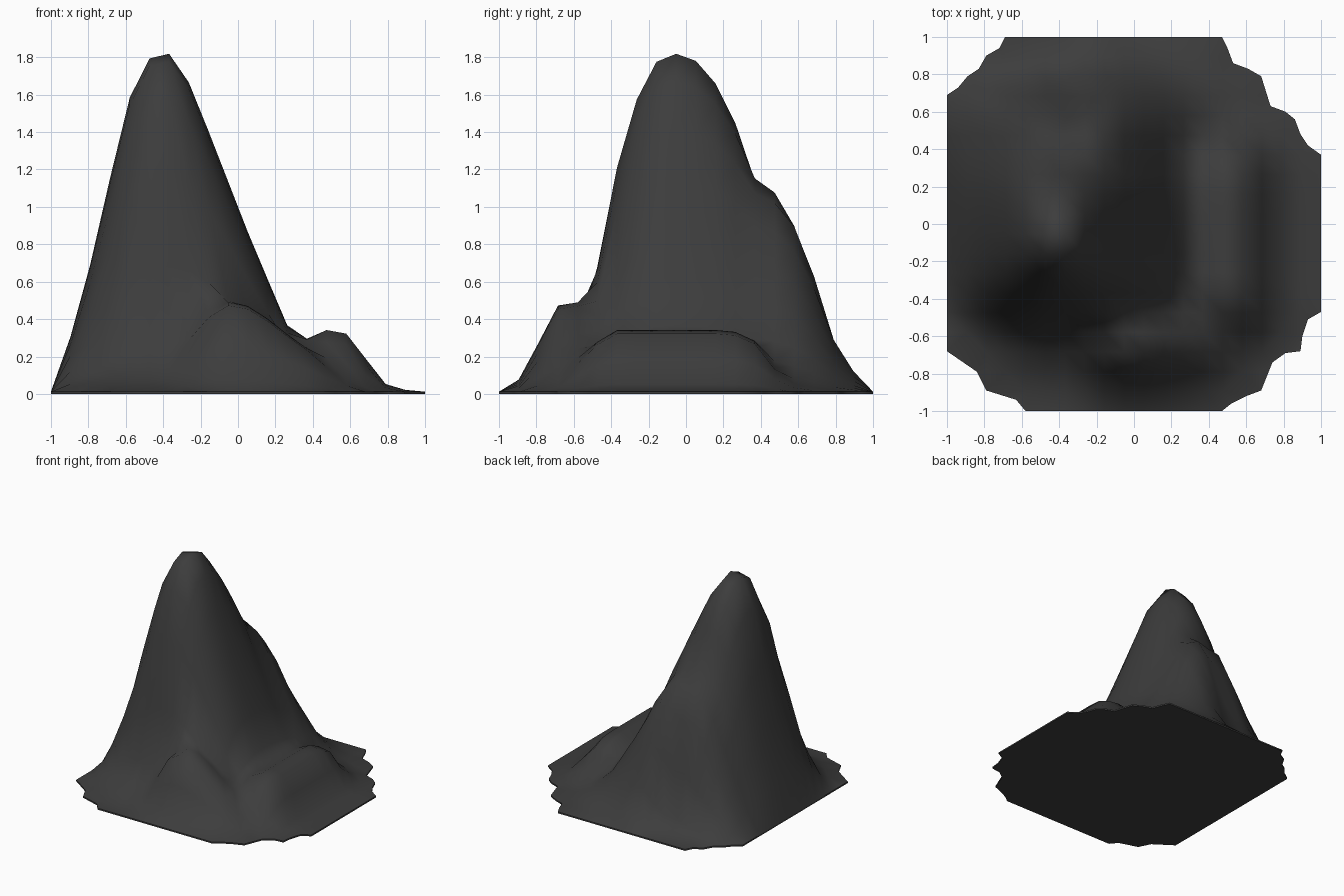
import bpy, bmesh
from mathutils import Vector
from mathutils.geometry import delaunay_2d_cdt

if "Cube" in bpy.data.objects:
    bpy.data.objects.remove(bpy.data.objects["Cube"])

RIM = 0.012   # thickness of the slab at its edge
N = 20        # terrain grid points per side

# Ragged outline of the base, seen from above
outline = [(-1, .69), (-.94, .73), (-.89, .79), (-.83, .83), (-.79, .90), (-.72, .94),
           (-.69, 1), (.47, 1), (.50, .94), (.53, .86), (.61, .83), (.68, .79),
           (.73, .63), (.81, .60), (.86, .56), (.89, .48), (.93, .42), (1, .37),
           (1, -.47), (.93, -.51), (.90, -.60), (.89, -.68), (.81, -.69), (.74, -.74),
           (.68, -.89), (.60, -.92), (.52, -.96), (.47, -1), (-.58, -1), (-.63, -.94),
           (-.79, -.89), (-.84, -.79), (-1, -.68)]
outline.reverse()  # counter-clockwise

# Cross profiles: main peak, front spur, right-hand ridge
peak_x = [(-1, 0), (-.89, .31), (-.79, .68), (-.68, 1.16), (-.58, 1.57), (-.47, 1.79), (-.37, 1.81),
          (-.26, 1.65), (-.16, 1.40), (.05, .86), (.26, .36), (.37, .2), (.47, .1), (.58, .04), (.7, 0)]
peak_y = [(-.9, 0), (-.79, .03), (-.68, .07), (-.58, .14), (-.53, .22), (-.47, .38), (-.37, .66),
          (-.26, .87), (-.16, .975), (-.05, 1), (.05, .98), (.16, .91), (.26, .80), (.37, .62),
          (.47, .575), (.58, .45), (.68, .25), (.79, .06), (.89, .01), (1, 0)]
spur_x = [(-.5, 0), (-.37, .05), (-.26, .22), (-.16, .41), (-.05, .48), (.05, .46), (.16, .39),
          (.26, .31), (.37, .23), (.47, .14), (.58, .06), (.7, 0)]
spur_y = [(-1, 0), (-.89, .14), (-.79, .54), (-.68, .98), (-.58, 1), (-.47, .8), (-.2, .2), (0, 0)]
ridge_x = [(0, 0), (.16, .12), (.26, .22), (.37, .28), (.47, .33), (.58, .31), (.68, .18),
           (.79, .04), (.89, .01), (1, 0)]
ridge_y = [(-.8, 0), (-.68, .12), (-.58, .48), (-.47, .82), (-.4, 1), (.16, 1), (.3, .96),
           (.38, .8), (.47, .4), (.58, .12), (.7, .02), (.8, 0)]


def sample(profile, t):
    """Linear interpolation along a profile."""
    if t <= profile[0][0]:
        return profile[0][1]
    for (a, va), (b, vb) in zip(profile, profile[1:]):
        if t <= b:
            return va + (vb - va) * (t - a) / (b - a)
    return profile[-1][1]


def blend(a, b):
    """Maximum of two heights with a softened valley."""
    k = min(0.12, a, b)
    if k <= 0:
        return max(a, b)
    h = max(k - abs(a - b), 0) / k
    return max(a, b) + h * h * k / 4


def height(x, y):
    # The right flank of the peak is broader, mostly towards the back
    right = min(max((x + .37) / .25, 0), 1)
    power = 1 - right * (.5 if y > 0 else .15)
    if x < -.5 and y > .4:
        power = 1.12
    peak = sample(peak_x, x) * sample(peak_y, y) ** power
    spur = sample(spur_x, x) * sample(spur_y, y)
    ridge = sample(ridge_x, x) * sample(ridge_y, y)
    return RIM + blend(blend(peak, ridge), spur)


# Terrain surface: regular grid trimmed to the outline
pts = [Vector(p) for p in outline]
n = len(pts)
edges = [(i, (i + 1) % n) for i in range(n)]
step = 2 / (N - 1)
for i in range(N):
    for j in range(N):
        p = Vector((-1 + i * step, -1 + j * step))
        if all((p - q).length > 0.035 for q in pts[:n]):
            pts.append(p)
verts, _, faces, *_ = delaunay_2d_cdt(pts, edges, [], 1, 1e-4)

bm = bmesh.new()
bv = [bm.verts.new((v.x, v.y, height(v.x, v.y))) for v in verts]
for f in faces:
    bm.faces.new([bv[k] for k in f])
bmesh.ops.delete(bm, geom=[v for v in bm.verts if not v.link_faces], context='VERTS')

# Thin rim and flat underside, kept crisp against the smooth terrain
rim = [e for e in bm.edges if e.is_boundary]
for e in rim:
    e.smooth = False
    for v in e.verts:
        v.co.z = RIM
for f in bm.faces:
    f.smooth = True
ext = bmesh.ops.extrude_edge_only(bm, edges=rim)['geom']
for v in ext:
    if isinstance(v, bmesh.types.BMVert):
        v.co.z = 0
bmesh.ops.edgeloop_fill(bm, edges=[e for e in bm.edges if e.is_boundary])
bmesh.ops.recalc_face_normals(bm, faces=bm.faces)

mesh = bpy.data.meshes.new("mountain")
bm.to_mesh(mesh)
bm.free()
mountain = bpy.data.objects.new("mountain", mesh)
bpy.context.collection.objects.link(mountain)

# One dark rock colour
rock = bpy.data.materials.new("dark grey rock")
rock.diffuse_color = (0.046, 0.046, 0.046, 1)
rock.use_nodes = True
rock.node_tree.nodes["Principled BSDF"].inputs["Base Color"].default_value = rock.diffuse_color
mesh.materials.append(rock)
